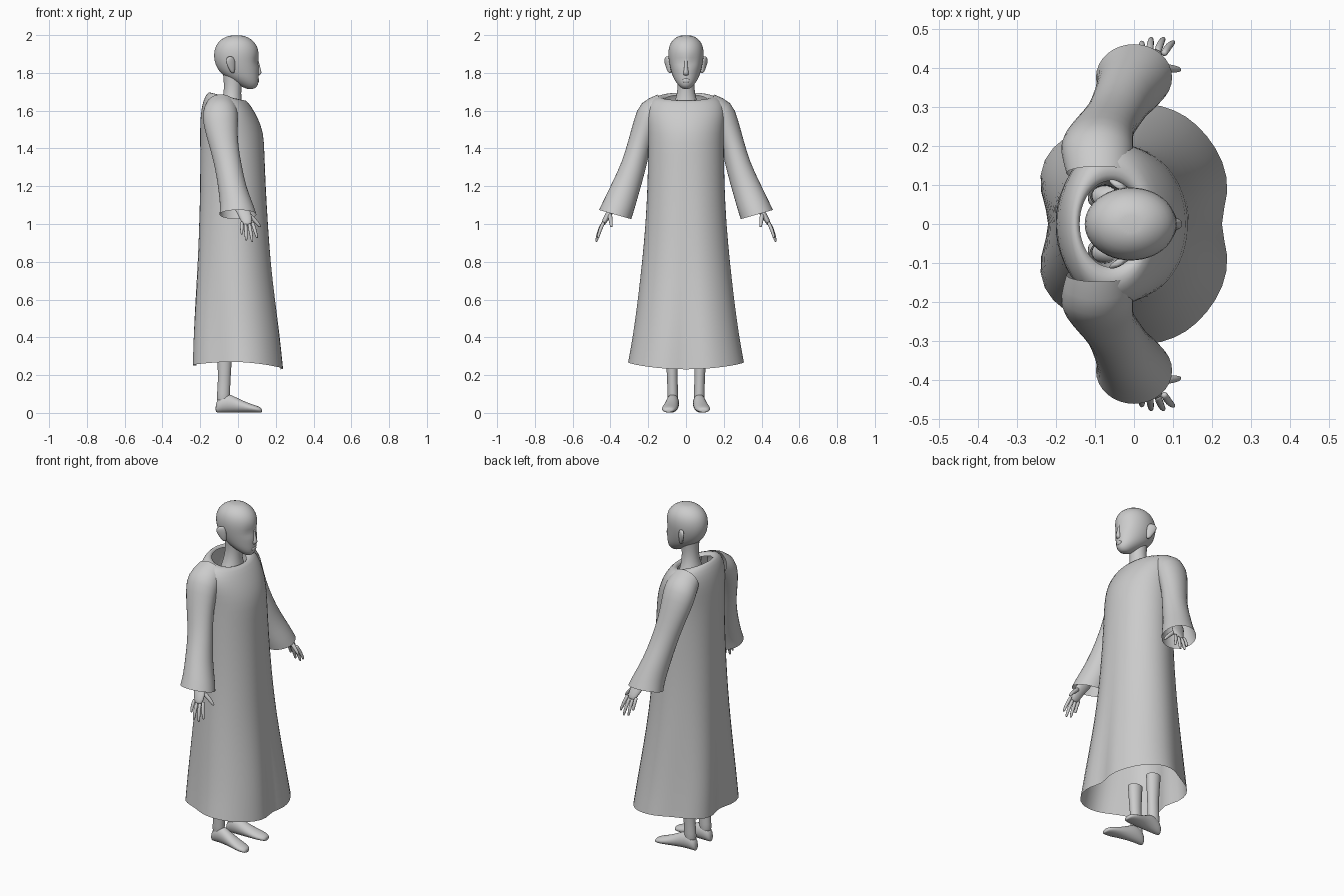
import bpy, math
from mathutils import Vector

mat = bpy.data.materials.new("plain grey")
mat.diffuse_color = (0.6, 0.6, 0.6, 1)


def ring(c, u, v, n=12):
    """Elliptical ring around c with half-axes u and v."""
    c, u, v = Vector(c), Vector(u), Vector(v)
    return [c + u * math.cos(2 * math.pi * i / n) + v * math.sin(2 * math.pi * i / n)
            for i in range(n)]


def loft(name, rings, start=True, end=True, levels=1):
    """Skin over rings; start and end choose which ends are closed."""
    n = len(rings[0])
    verts = [p for r in rings for p in r]
    faces = [(k * n + i, k * n + (i + 1) % n, (k + 1) * n + (i + 1) % n, (k + 1) * n + i)
             for k in range(len(rings) - 1) for i in range(n)]
    for closed, k in ((start, 0), (end, len(rings) - 1)):
        if closed:
            verts.append(sum(rings[k], Vector()) / n)
            c = len(verts) - 1
            for i in range(n):
                a, b = k * n + i, k * n + (i + 1) % n
                faces.append((b, a, c) if k == 0 else (a, b, c))
    me = bpy.data.meshes.new(name)
    me.from_pydata(verts, [], faces)
    me.polygons.foreach_set("use_smooth", [True] * len(faces))
    me.materials.append(mat)
    ob = bpy.data.objects.new(name, me)
    bpy.context.collection.objects.link(ob)
    sub = ob.modifiers.new("smooth", 'SUBSURF')
    sub.levels = sub.render_levels = levels
    return ob


def level(z, x0, x1, ry, n=16):
    """Horizontal ring from x0 to x1."""
    return ring(((x0 + x1) / 2, 0, z), ((x1 - x0) / 2, 0, 0), (0, ry, 0), n)


def tube(name, pts, radii, flat=1.0, n=8):
    """Limb along points; flat stretches it along x."""
    pts, rings = [Vector(p) for p in pts], []
    for i, p in enumerate(pts):
        d = (pts[min(i + 1, len(pts) - 1)] - pts[max(i - 1, 0)]).normalized()
        u = (Vector((1, 0, 0)) - d * d.x).normalized()
        rings.append(ring(p, u * radii[i] * flat, d.cross(u) * radii[i], n))
    return loft(name, rings)


# Robe body: height at front, height at back, back x, front x, half width, fold strength
FOLD = [-.16, .0, .04, .04, .04, .02, .0, -.05, -.07, .02, .09, .02, -.18]
body = [(.23, .25, -.25, .255, .31, 1), (.40, .40, -.247, .237, .285, .85),
        (.60, .60, -.235, .208, .258, .6), (.80, .80, -.222, .182, .235, .4),
        (1.0, 1.0, -.213, .166, .216, .3), (1.2, 1.2, -.206, .152, .206, .2),
        (1.38, 1.38, -.203, .143, .202, .1), (1.48, 1.49, -.203, .138, .202, 0),
        (1.56, 1.58, -.20, .108, .212, 0), (1.62, 1.65, -.187, .073, .205, 0),
        (1.66, 1.695, -.165, .042, .165, 0), (1.65, 1.70, -.147, .028, .122, 0),
        (1.635, 1.685, -.140, .022, .112, 0)]
rings = []
for zf, zb, x0, x1, ry, w in body:
    r = []
    for i in range(24):
        a = 2 * math.pi * i / 24
        f = 1 + w * FOLD[min(i, 24 - i)]
        z = (zf + zb) / 2 + (zf - zb) / 2 * math.cos(a)
        if zf < .3:                       # wavy hem, raised at the sides
            z += .03 * math.sin(a) ** 2
        r.append(Vector(((x0 + x1) / 2 + (x1 - x0) / 2 * f * math.cos(a),
                         ry * f * math.sin(a), z)))
    rings.append(r)
loft("robe_body", rings, False, False)

# Head: lofted skull and jaw with shallow eye sockets
head = [(1.715, .045, .085, .018), (1.732, .01, .108, .04), (1.765, -.05, .11, .064),
        (1.80, -.095, .111, .077), (1.83, -.114, .112, .085), (1.86, -.125, .109, .091),
        (1.90, -.130, .113, .096), (1.945, -.120, .103, .091), (1.978, -.092, .074, .07),
        (1.998, -.05, .034, .036)]
hr = [level(*h, n=24) for h in head]
for r in hr:
    for p in r:
        if p.x > .06 and .015 < abs(p.y) < .06 and 1.84 < p.z < 1.88:
            p.x -= .008
loft("head", hr)
loft("neck", [level(*r) for r in ((1.60, -.10, .03, .085), (1.645, -.09, .022, .062),
                                  (1.69, -.077, .017, .048), (1.74, -.075, .02, .045),
                                  (1.79, -.08, .03, .05))], False, False)
loft("nose", [ring((x, 0, z), (r, 0, 0), (0, w, 0), 8) for x, z, r, w in
              ((.104, 1.785, .006, .010), (.112, 1.795, .016, .018),
               (.110, 1.815, .013, .012), (.105, 1.845, .009, .009),
               (.102, 1.875, .006, .008))])
loft("lips", [ring((.105, 0, z), (r, 0, 0), (0, w, 0), 8) for z, r, w in
              ((1.748, .003, .012), (1.754, .009, .02), (1.760, .006, .024),
               (1.766, .009, .018), (1.772, .003, .008))])

# Sleeve: centre x, y, z, half depth, half width, ring tilt in degrees
sleeve = [(-.09, .13, 1.62, .085, .07, 75), (-.095, .19, 1.585, .097, .085, 50),
          (-.093, .215, 1.52, .092, .072, 32), (-.077, .247, 1.42, .078, .064, 25),
          (-.05, .278, 1.30, .073, .068, 25), (-.03, .32, 1.19, .076, .078, 22),
          (-.006, .355, 1.10, .09, .087, 18), (0, .375, 1.05, .10, .091, 16)]
# Foot: x, half width, height, y
foot = [(-.118, .016, .045, .07), (-.105, .03, .085, .07), (-.06, .036, .11, .07),
        (-.01, .037, .082, .074), (.04, .042, .058, .082), (.085, .043, .042, .089),
        (.115, .034, .032, .092), (.126, .02, .022, .092)]
# Fingers: base and tip
fingers = [((.020, .435, 1.01), (.020, .465, .945)), ((.040, .44, 1.0), (.044, .475, .912)),
           ((.060, .44, 1.0), (.076, .475, .905)), ((.076, .435, 1.01), (.102, .466, .925))]

for s, side in ((1, "left"), (-1, "right")):
    rs = []
    for x, y, z, rx, rv, t in sleeve:
        t = math.radians(t)
        rs.append(ring((x, s * y, z), (rx, 0, 0),
                       (0, s * rv * math.cos(t), rv * math.sin(t)), 16))
    if s < 0:
        rs = [r[::-1] for r in rs]
    rs = [r[::-1] for r in rs]
    loft(side + "_sleeve", rs, False, False)

    # Hand
    tube(side + "_palm", [(-.005, s * .36, 1.13), (.025, s * .395, 1.075),
                          (.043, s * .42, 1.035), (.05, s * .442, .995)],
         [.02, .018, .017, .012], 2.1, 10)
    for i, (a, b) in enumerate(fingers):
        a, b = Vector((a[0], s * a[1], a[2])), Vector((b[0], s * b[1], b[2]))
        m = (a + b) / 2 + Vector((0, s * .006, 0))
        tube(f"{side}_finger_{i + 1}", [a, m, b], [.011, .010, .007])
    tube(side + "_thumb", [(.05, s * .405, 1.055), (.09, s * .398, 1.02),
                           (.118, s * .395, .985)], [.014, .012, .008])

    # Ear
    loft(side + "_ear", [ring((x, s * y, z), (r, -s * r * .5, 0), (.004, s * .009, 0), 8)
                         for x, y, z, r in ((-.028, .084, 1.80, .009), (-.032, .092, 1.82, .017),
                                            (-.038, .099, 1.85, .027), (-.042, .102, 1.872, .026),
                                            (-.040, .098, 1.886, .014))])

    # Leg and foot
    loft(side + "_leg", [ring((x, s * y, z), (rx, 0, 0), (0, ry, 0)) for x, y, z, rx, ry in
                         ((-.078, .07, .05, .036, .03), (-.077, .07, .10, .036, .03),
                          (-.073, .072, .17, .034, .028), (-.071, .074, .25, .038, .032),
                          (-.072, .076, .35, .044, .036))], True, False)
    loft(side + "_foot", [ring((x, s * y, h / 2 + .001), (0, w, 0), (0, 0, h / 2))
                          for x, w, h, y in foot])
